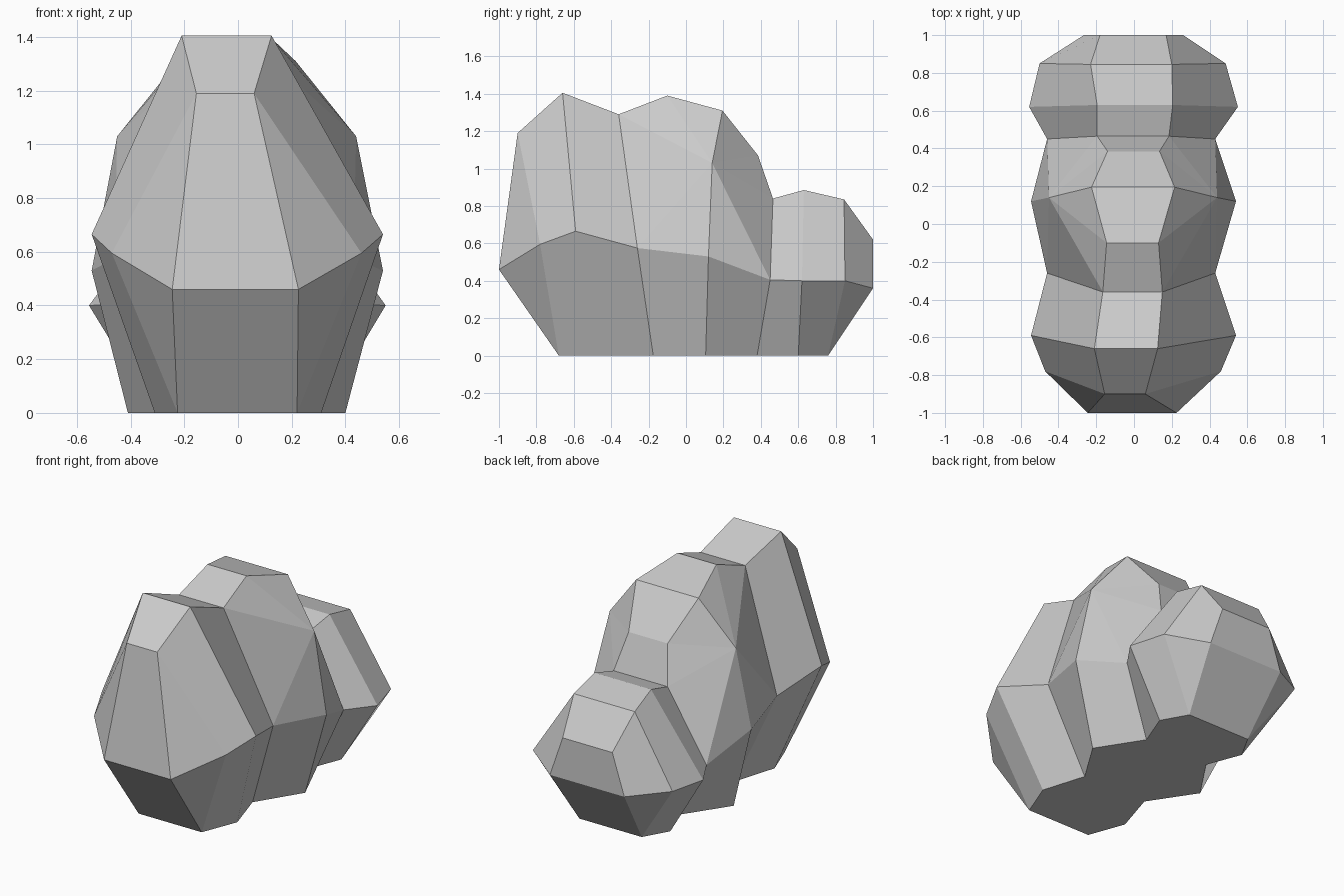
import bpy, bmesh

if "Cube" in bpy.data.objects:
    bpy.data.objects.remove(bpy.data.objects["Cube"])

# Profile rows, front to back: (left x, right x, y, z)
BASE = [(-.225, .22, -.68, 0), (-.31, .31, -.45, 0), (-.225, .225, -.175, 0), (-.41, .40, .105, 0),
        (-.225, .225, .38, 0), (-.31, .31, .60, 0), (-.22, .22, .76, 0)]
WAIST = [(-.245, .225, -1, .46), (-.47, .46, -.78, .595), (-.545, .54, -.59, .665),
         (-.46, .43, -.26, .575), (-.545, .54, .12, .53), (-.46, .43, .45, .405),
         (-.555, .55, .62, .40), (-.50, .485, .85, .40), (-.265, .26, 1, .36)]
RIDGE = [(-.155, .06, -.90, 1.19), (-.21, .125, -.66, 1.405), (-.165, .15, -.36, 1.29),
         (-.145, .13, -.10, 1.39), (-.225, .215, .195, 1.31), (-.14, .135, .385, 1.07),
         (-.195, .185, .465, .84), (-.195, .205, .63, .885), (-.23, .20, .845, .835),
         (-.18, .17, 1, .62)]
SHOULDER = [(-.45, .44, .14, 1.03)]

bm = bmesh.new()


def chain(rows, side):
    return [bm.verts.new((r[side], r[2], r[3])) for r in rows]


def stitch(low, up, steps):
    """Join two chains: L advances the lower, U the upper, Q both."""
    i = j = 0
    for s in steps:
        a, b = i + (s in "LQ"), j + (s in "UQ")
        loop = [low[i], low[a], up[b], up[j]]
        bm.faces.new(list(dict.fromkeys(loop)))
        i, j = a, b


# Left and right flanks
sides = []
for side in (0, 1):
    base, waist, ridge, sh = (chain(r, side) for r in (BASE, WAIST, RIDGE, SHOULDER))
    stitch(base, waist, "UQQQQQQU")
    stitch(waist[3:6], sh, "LL")
    stitch(waist[:4] + sh + waist[5:], ridge, "LQQLUUUULQQQ")
    sides.append((base, waist, ridge))

# Crown strip, front and back ends, underside
(bl, wl, rl), (br, wr, rr) = sides
stitch(rl, rr, "Q" * (len(RIDGE) - 1))
for e in (0, -1):
    stitch([bl[e], wl[e], rl[e]], [br[e], wr[e], rr[e]], "QQ")
bm.faces.new(bl + br[::-1])

bmesh.ops.recalc_face_normals(bm, faces=bm.faces)
mesh = bpy.data.meshes.new("hedge")
bm.to_mesh(mesh)
bm.free()
bpy.context.collection.objects.link(bpy.data.objects.new("hedge", mesh))
